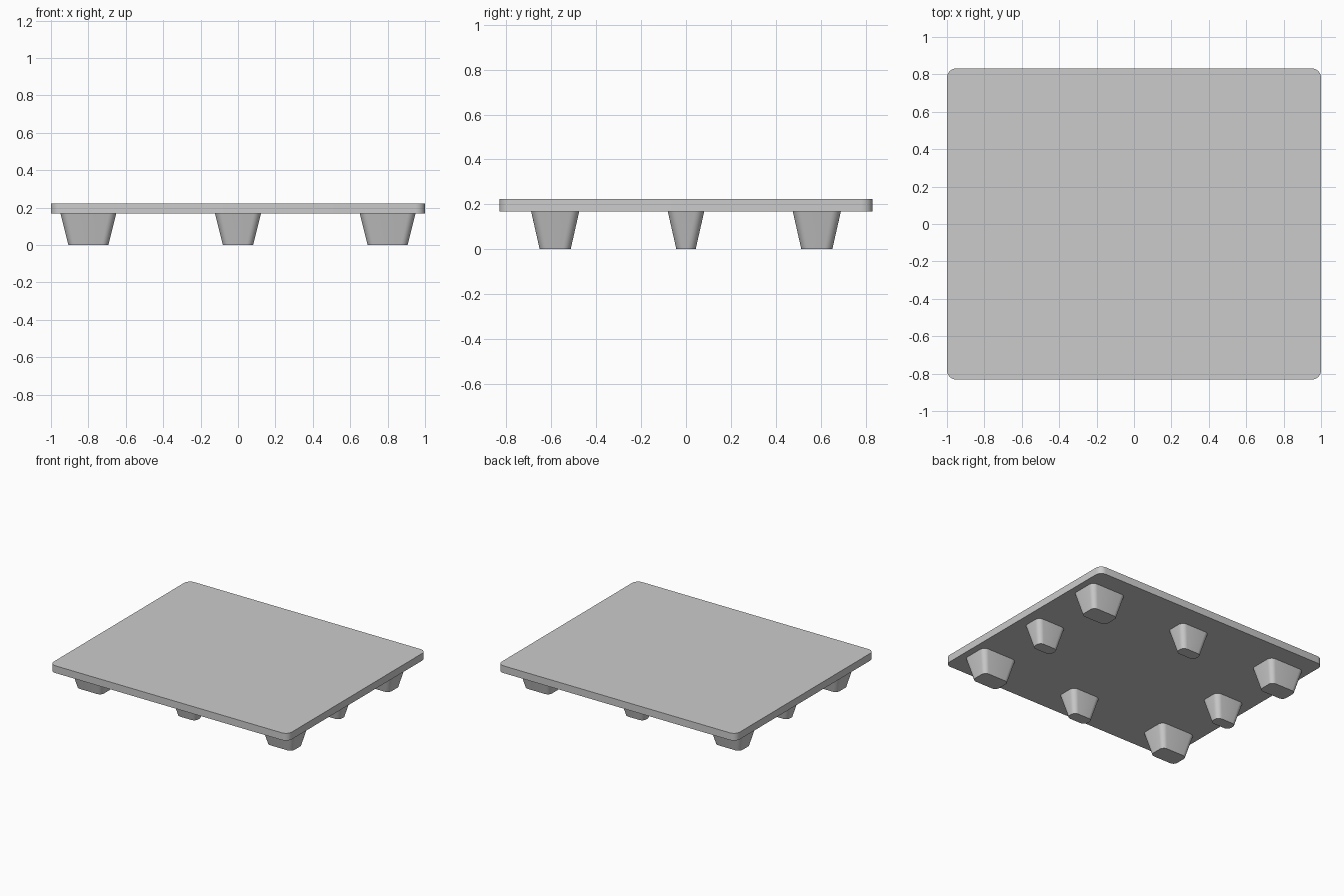
import bpy, bmesh, math

if "Cube" in bpy.data.objects:
    bpy.data.objects.remove(bpy.data.objects["Cube"])


def rounded_rect(hx, hy, r, z, seg=6):
    """Counter-clockwise outline of a rounded rectangle at height z."""
    pts = []
    for i, (sx, sy) in enumerate([(1, 1), (-1, 1), (-1, -1), (1, -1)]):
        for k in range(seg + 1):
            a = math.pi / 2 * (i + k / seg)
            pts.append((sx * (hx - r) + r * math.cos(a),
                        sy * (hy - r) + r * math.sin(a), z))
    return pts


def loft(name, lower, upper, location=(0, 0, 0)):
    """Closed solid between two outlines, smooth round the corners only."""
    bm = bmesh.new()
    a = [bm.verts.new(p) for p in lower]
    b = [bm.verts.new(p) for p in upper]
    n = len(a)
    for i in range(n):
        j = (i + 1) % n
        bm.faces.new((a[i], a[j], b[j], b[i]))
    bm.faces.new(a[::-1])
    bm.faces.new(b)
    mesh = bpy.data.meshes.new(name)
    bm.to_mesh(mesh)
    bm.free()
    ob = bpy.data.objects.new(name, mesh)
    ob.location = location
    bpy.context.collection.objects.link(ob)
    bpy.ops.object.select_all(action='DESELECT')
    ob.select_set(True)
    bpy.context.view_layer.objects.active = ob
    bpy.ops.object.shade_smooth_by_angle(angle=math.radians(30))
    return ob


DECK_BOTTOM, DECK_TOP = 0.168, 0.223

# Flat deck with rounded corners
loft("deck",
     rounded_rect(1.0, 0.832, 0.05, DECK_BOTTOM),
     rounded_rect(1.0, 0.832, 0.05, DECK_TOP))

# Eight tapered feet around the rim: larger at corners, smaller mid-side
for ix in (-1, 0, 1):
    for iy in (-1, 0, 1):
        if ix == 0 and iy == 0:
            continue
        corner = ix != 0 and iy != 0
        hx, hy = (0.149, 0.107) if corner else (0.123, 0.081)
        loft("corner_foot" if corner else "middle_foot",
             rounded_rect(hx - 0.042, hy - 0.038, 0.035, 0),
             rounded_rect(hx, hy, 0.04, DECK_BOTTOM),
             (ix * 0.8, iy * 0.583, 0))
